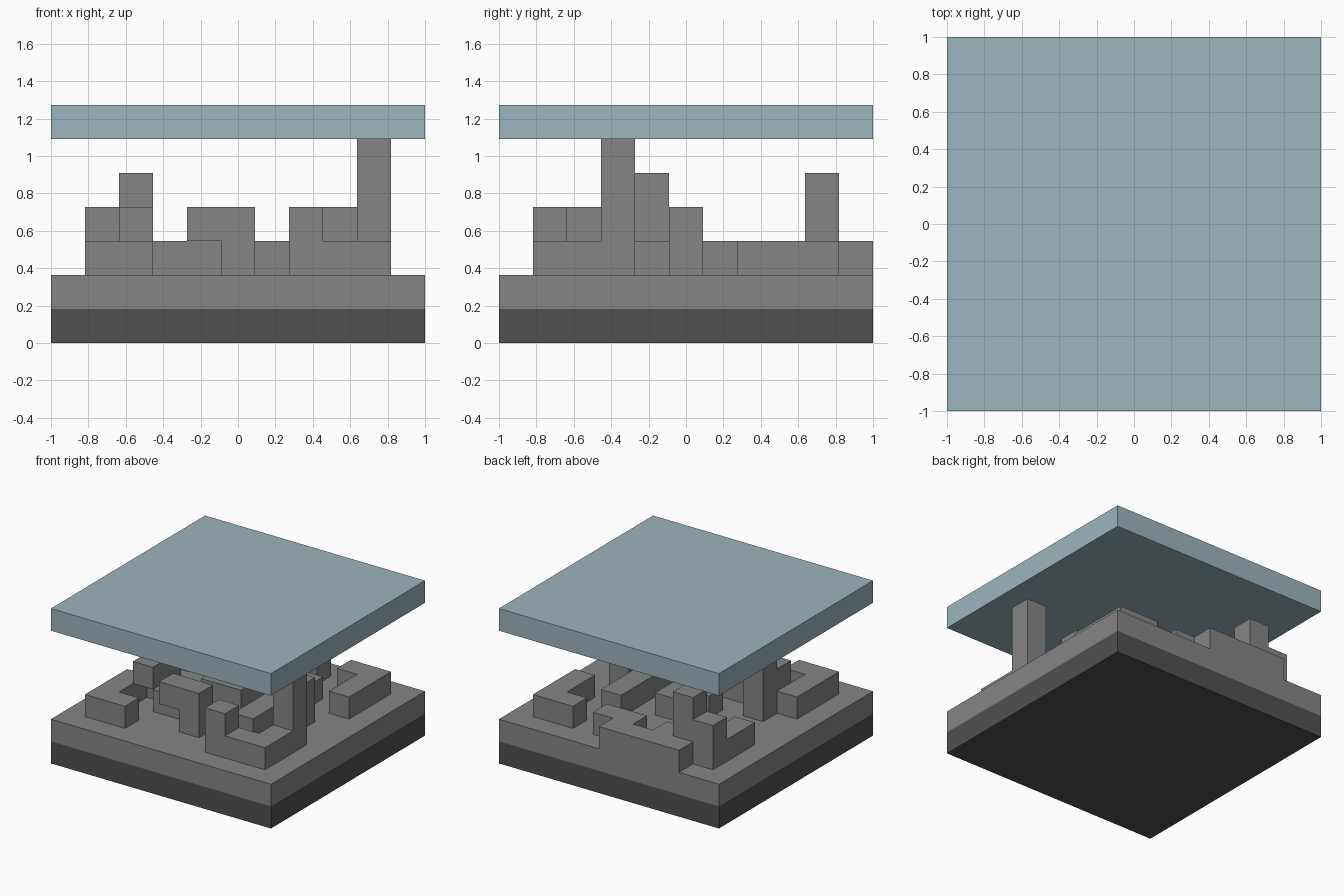
import bpy
import bmesh
from mathutils import Vector

cube = bpy.data.objects.get("Cube")
if cube:
    bpy.data.objects.remove(cube, do_unlink=True)

N = 11
CELL = 2 / N


def material(name, color):
    m = bpy.data.materials.new(name)
    m.use_nodes = True
    m.diffuse_color = (*color, 1)
    m.node_tree.nodes["Principled BSDF"].inputs["Base Color"].default_value = (*color, 1)
    return m


dark_grey = material("dark grey", (0.082, 0.082, 0.082))
mid_grey = material("mid grey", (0.235, 0.235, 0.235))
pale_blue = material("pale blue", (0.332, 0.462, 0.521))


def point(i, j, k):
    return Vector((i * CELL - 1, j * CELL - 1, k * CELL))


def finish(name, bm, mat):
    mesh = bpy.data.meshes.new(name)
    bm.to_mesh(mesh)
    bm.free()
    mesh.materials.append(mat)
    obj = bpy.data.objects.new(name, mesh)
    bpy.context.collection.objects.link(obj)
    return obj


def slab(name, level, mat):
    bm = bmesh.new()
    bmesh.ops.create_cube(bm, size=1)
    bmesh.ops.scale(bm, vec=(2, 2, CELL), verts=bm.verts)
    bmesh.ops.translate(bm, vec=(0, 0, (level + 0.5) * CELL), verts=bm.verts)
    return finish(name, bm, mat)


def block_shell(name, cells, mat):
    """Outer skin of a set of unit blocks."""
    bm = bmesh.new()
    for c in sorted(cells):
        for axis in range(3):
            for side in (0, 1):
                step = [0, 0, 0]
                step[axis] = 1 if side else -1
                if tuple(a + b for a, b in zip(c, step)) in cells:
                    continue
                u, v = (axis + 1) % 3, (axis + 2) % 3
                ring = []
                for a, b in ((0, 0), (1, 0), (1, 1), (0, 1)):
                    q = list(c)
                    q[axis] += side
                    q[u] += a
                    q[v] += b
                    ring.append(bm.verts.new(point(*q)))
                bm.faces.new(ring if side else ring[::-1])
    bmesh.ops.remove_doubles(bm, verts=bm.verts, dist=CELL / 100)
    bmesh.ops.dissolve_limit(bm, angle_limit=0.01, verts=bm.verts, edges=bm.edges)
    return finish(name, bm, mat)


# Maze layers, drawn from the back row to the front row
low_walls = """
..####.....
.###.##.##.
.#.......#.
.#.....#.#.
.....#.#...
....##.##..
..#....#...
.#.##..#.#.
.#...#...#.
.##....###.
...........
""".split()

raised_walls = """
...........
.##........
...........
...........
...........
........#..
..#........
..#......#.
....##.....
.......#...
...........
""".split()

cells = set()
for level, rows in ((2, low_walls), (3, raised_walls)):
    for r, row in enumerate(rows):
        for i, mark in enumerate(row):
            if mark == "#":
                cells.add((i, N - 1 - r, level))

# Tall stacks and the pillar that carries the roof
cells |= {(2, 9, 4), (2, 4, 4), (9, 3, 4), (9, 3, 5)}

slab("base_slab", 0, dark_grey)
slab("floor_slab", 1, mid_grey)
block_shell("maze_walls", cells, mid_grey)
slab("roof_slab", 6, pale_blue)
